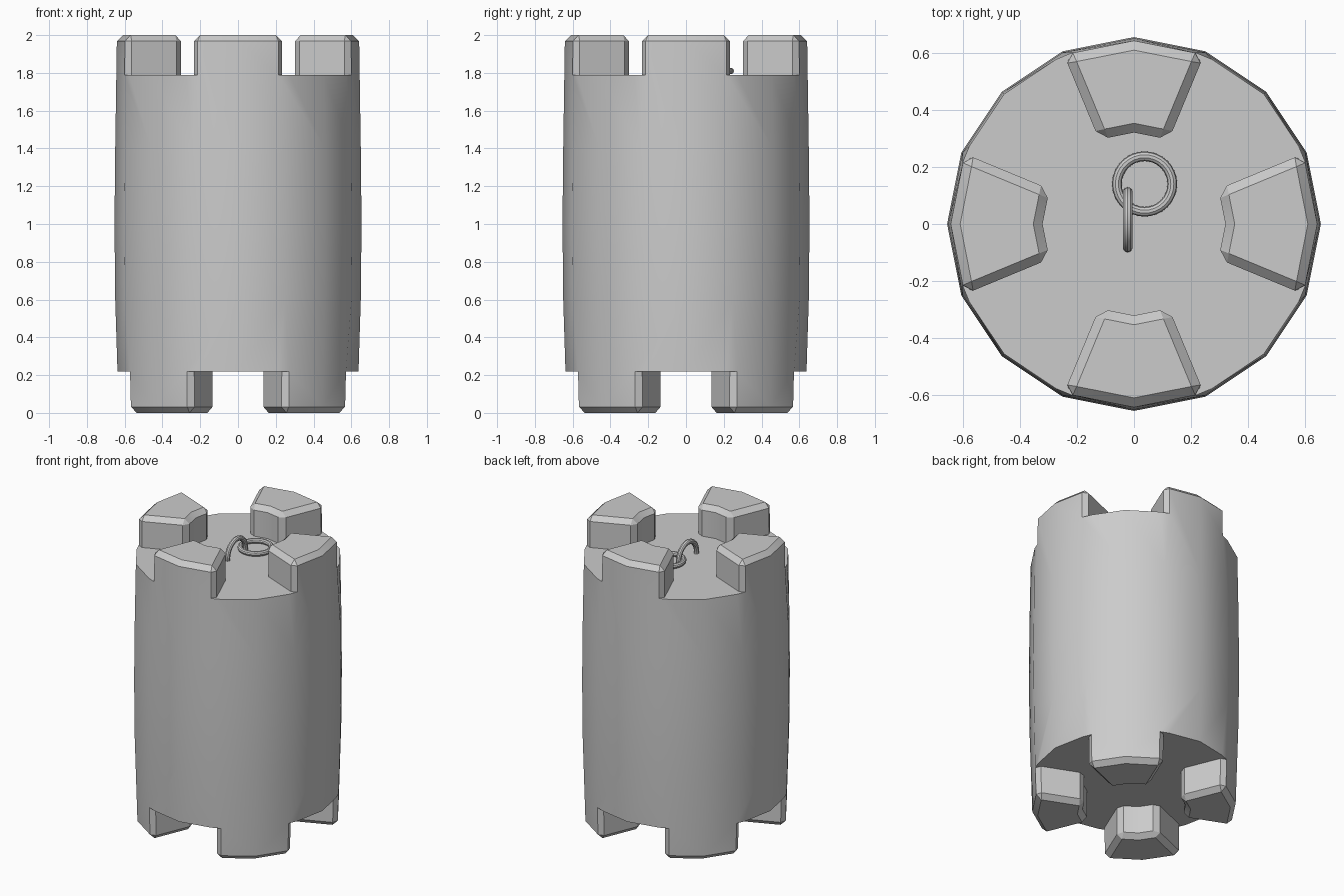
import bpy, bmesh, math

if "Cube" in bpy.data.objects:
    bpy.data.objects.remove(bpy.data.objects["Cube"])

N = 16
grey = bpy.data.materials.new("plain_grey")
grey.diffuse_color = (0.6, 0.6, 0.6, 1)
grey.use_nodes = True
grey.node_tree.nodes["Principled BSDF"].inputs["Base Color"].default_value = grey.diffuse_color


def ring(bm, r, z):
    return [bm.verts.new((r * math.cos(2 * math.pi * i / N),
                          r * math.sin(2 * math.pi * i / N), z)) for i in range(N)]


def crown(bm, wall, r_rim, r_tip, z_rim, z_tip, first):
    """Close one end of the barrel with a flat cap and four teeth; return edges to bevel."""
    r_in = 0.32
    rim, inner = ring(bm, r_rim, z_rim), ring(bm, r_in, z_rim)
    tip, tip_in = ring(bm, r_tip, z_tip), ring(bm, r_in, z_tip)
    pairs = []
    for k in range(4):
        a, b, c, d, e = [(first + 4 * k + j) % N for j in range(5)]
        # tooth: two outer faces, two inner faces, two top faces, two sides
        bm.faces.new((wall[a], wall[b], tip[b], tip[a], rim[a]))
        bm.faces.new((wall[b], wall[c], rim[c], tip[c], tip[b]))
        for i, j in ((a, b), (b, c)):
            bm.faces.new((inner[i], inner[j], tip_in[j], tip_in[i]))
            bm.faces.new((tip[i], tip[j], tip_in[j], tip_in[i]))
            pairs += [(tip[i], tip[j]), (tip_in[i], tip_in[j])]
        for i in (a, c):
            bm.faces.new((rim[i], inner[i], tip_in[i], tip[i]))
            pairs += [(rim[i], tip[i]), (inner[i], tip_in[i]), (tip[i], tip_in[i])]
        # gap between teeth
        for i, j in ((c, d), (d, e)):
            bm.faces.new((wall[i], wall[j], rim[j], rim[i]))
            bm.faces.new((rim[i], rim[j], inner[j], inner[i]))
    bm.faces.new(inner)
    return [bm.edges.get(p) for p in pairs]


def smooth(ob):
    bpy.ops.object.select_all(action='DESELECT')
    ob.select_set(True)
    bpy.context.view_layer.objects.active = ob
    bpy.ops.object.shade_smooth_by_angle(angle=math.radians(30))


# Barrel body with bevelled teeth at both ends
bm = bmesh.new()
rings = [ring(bm, r, z) for r, z in ((0.65, 0.6), (0.654, 1.0), (0.65, 1.4))]
for lo, hi in zip(rings, rings[1:]):
    for i in range(N):
        j = (i + 1) % N
        bm.faces.new((lo[i], lo[j], hi[j], hi[i]))
edges = crown(bm, rings[2], 0.643, 0.641, 1.79, 2.0, 15)
edges += crown(bm, rings[0], 0.638, 0.632, 0.22, 0.0, 1)
bmesh.ops.delete(bm, geom=[v for v in bm.verts if not v.link_faces], context='VERTS')
bmesh.ops.recalc_face_normals(bm, faces=bm.faces[:])
bmesh.ops.bevel(bm, geom=edges, offset=0.032, segments=1, affect='EDGES', profile=0.5)
bmesh.ops.recalc_face_normals(bm, faces=bm.faces[:])
me = bpy.data.meshes.new("barrel_body")
bm.to_mesh(me)
bm.free()
body = bpy.data.objects.new("barrel_body", me)
bpy.context.collection.objects.link(body)
me.materials.append(grey)
smooth(body)

# Pull rings: one lying on the cap, one standing half sunk into it
for name, loc, rot in (("lying_ring", (0.037, 0.14, 1.81), (0, 0, 0)),
                       ("standing_ring", (-0.022, 0.015, 1.802), (0, math.pi / 2, 0))):
    bpy.ops.mesh.primitive_torus_add(major_radius=0.097, minor_radius=0.017,
                                     major_segments=32, minor_segments=10,
                                     location=loc, rotation=rot)
    ob = bpy.context.object
    ob.name = name
    ob.data.materials.append(grey)
    smooth(ob)
